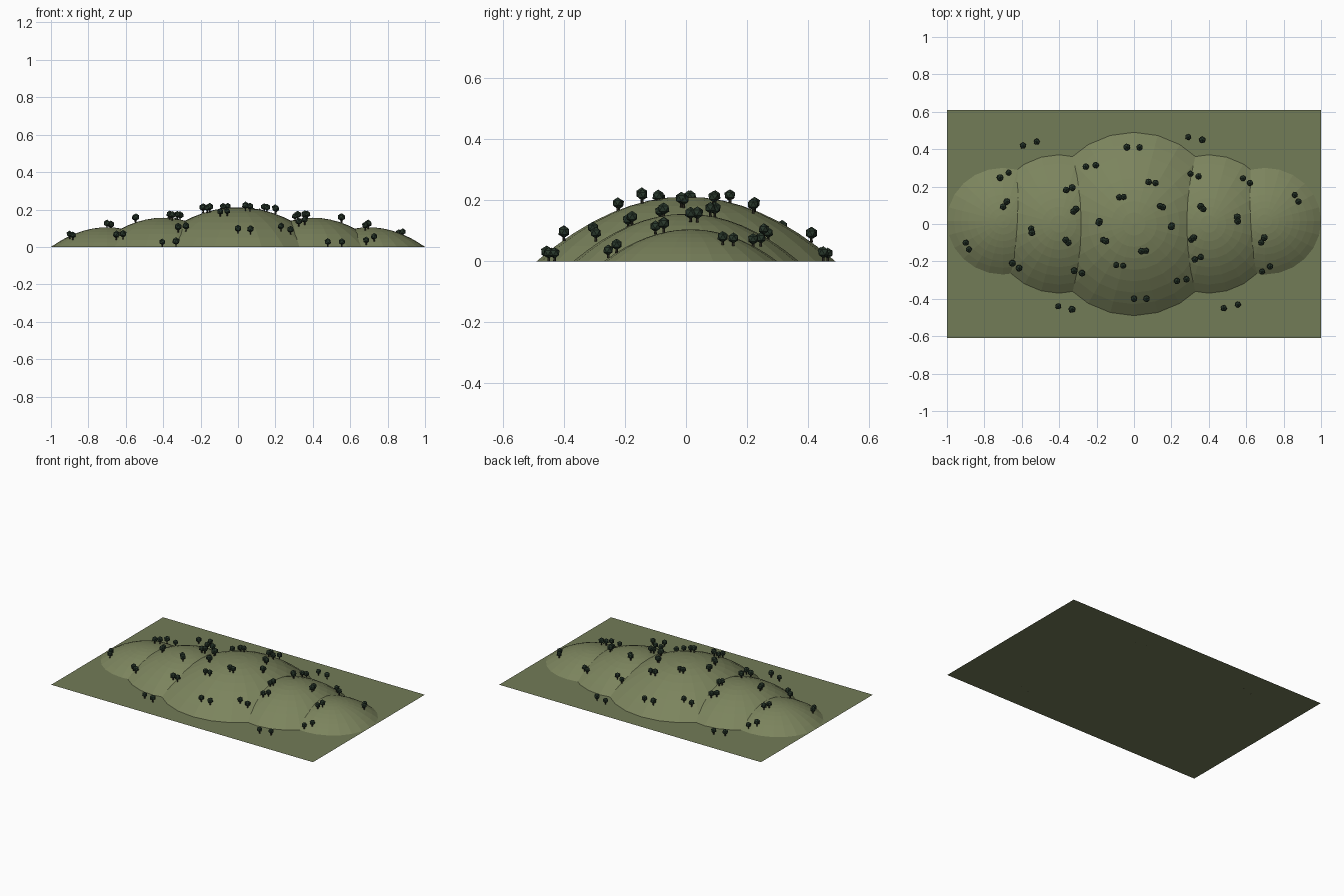
import bpy, bmesh, math, random
from mathutils import Matrix

if "Cube" in bpy.data.objects:
    bpy.data.objects.remove(bpy.data.objects["Cube"])

random.seed(4)

def material(name, rgb):
    m = bpy.data.materials.new(name)
    m.diffuse_color = (*rgb, 1)
    m.use_nodes = True
    m.node_tree.nodes["Principled BSDF"].inputs["Base Color"].default_value = m.diffuse_color
    return m

GRASS = material("grass", (0.17, 0.20, 0.095))
HILL = material("hill_grass", (0.20, 0.23, 0.11))
LEAF = material("leaf", (0.022, 0.04, 0.025))
BARK = material("bark", (0.03, 0.028, 0.018))

def finish(bm, name, mat):
    me = bpy.data.meshes.new(name)
    bm.to_mesh(me)
    bm.free()
    me.materials.append(mat)
    ob = bpy.data.objects.new(name, me)
    bpy.context.collection.objects.link(ob)
    return ob

# Flat ground sheet
bm = bmesh.new()
bmesh.ops.create_grid(bm, x_segments=1, y_segments=1, size=1,
                      matrix=Matrix.Diagonal((1, 0.61, 1, 1)))
finish(bm, "ground", GRASS)

# Overlapping hills: name, centre x, centre y, x radius, y radius, height
HILLS = [("main_hill", 0, 0, 0.49, 0.49, 0.212)]
for side, s in (("left", -1), ("right", 1)):
    HILLS += [(side + "_mid_hill", 0.4 * s, 0, 0.37, 0.37, 0.156),
              (side + "_end_hill", 0.7 * s, 0.015, 0.30, 0.285, 0.105)]

def add_hill(name, cx, cy, rx, ry, h, segs=24, rings=8):
    bm = bmesh.new()
    top = bm.verts.new((cx, cy, h))
    prev = None
    for i in range(1, rings + 1):
        t = i / rings
        ring = [bm.verts.new((cx + rx * t * math.cos(2 * math.pi * k / segs),
                              cy + ry * t * math.sin(2 * math.pi * k / segs),
                              h * (1 - t * t))) for k in range(segs)]
        for k in range(segs):
            n = (k + 1) % segs
            if prev:
                bm.faces.new((prev[k], ring[k], ring[n], prev[n]))
            else:
                bm.faces.new((top, ring[k], ring[n]))
        prev = ring
    finish(bm, name, HILL)

for hill in HILLS:
    add_hill(*hill)

def ground_height(x, y):
    return max([0] + [h * (1 - ((x - cx) / rx) ** 2 - ((y - cy) / ry) ** 2)
                      for _, cx, cy, rx, ry, h in HILLS])

# Trees stand in pairs; the partner is shifted along an oval ring
SPOTS = [(-.52, .44), (-.67, .275), (-.68, .12), (-.90, -.10), (-.65, -.21),
         (-.55, -.025), (-.33, .195), (-.205, .315), (-.31, .08), (-.185, .015),
         (-.365, -.085), (-.165, -.085), (-.055, .145), (.03, .41), (.115, .22),
         (.155, .09), (.20, -.015), (.04, -.145), (-.095, -.22), (-.32, -.25),
         (-.405, -.44), (0, -.40), (.23, -.305), (.325, -.19), (.305, -.085),
         (.37, .08), (.345, .255), (.365, .45), (.62, .22), (.555, .015),
         (.88, .12), (.68, -.10), (.685, -.255), (.48, -.45)]
crowns, trunks = bmesh.new(), bmesh.new()
for px, py in SPOTS:
    for x, y in ((px, py), (px - 0.167 * py, py + 0.04 * px)):
        z = ground_height(x, y)
        s = random.uniform(0.92, 1.08)
        turn = Matrix.Rotation(random.uniform(0, 6.28), 4, 'Z')
        bmesh.ops.create_icosphere(
            crowns, subdivisions=1, radius=0.0195 * s,
            matrix=Matrix.Translation((x, y, z + 0.029 * s)) @ turn)
        bmesh.ops.create_cone(
            trunks, cap_ends=True, segments=6, radius1=0.0045, radius2=0.0035,
            depth=0.022, matrix=Matrix.Translation((x, y, z + 0.011)))
finish(crowns, "tree_crowns", LEAF)
finish(trunks, "tree_trunks", BARK)
